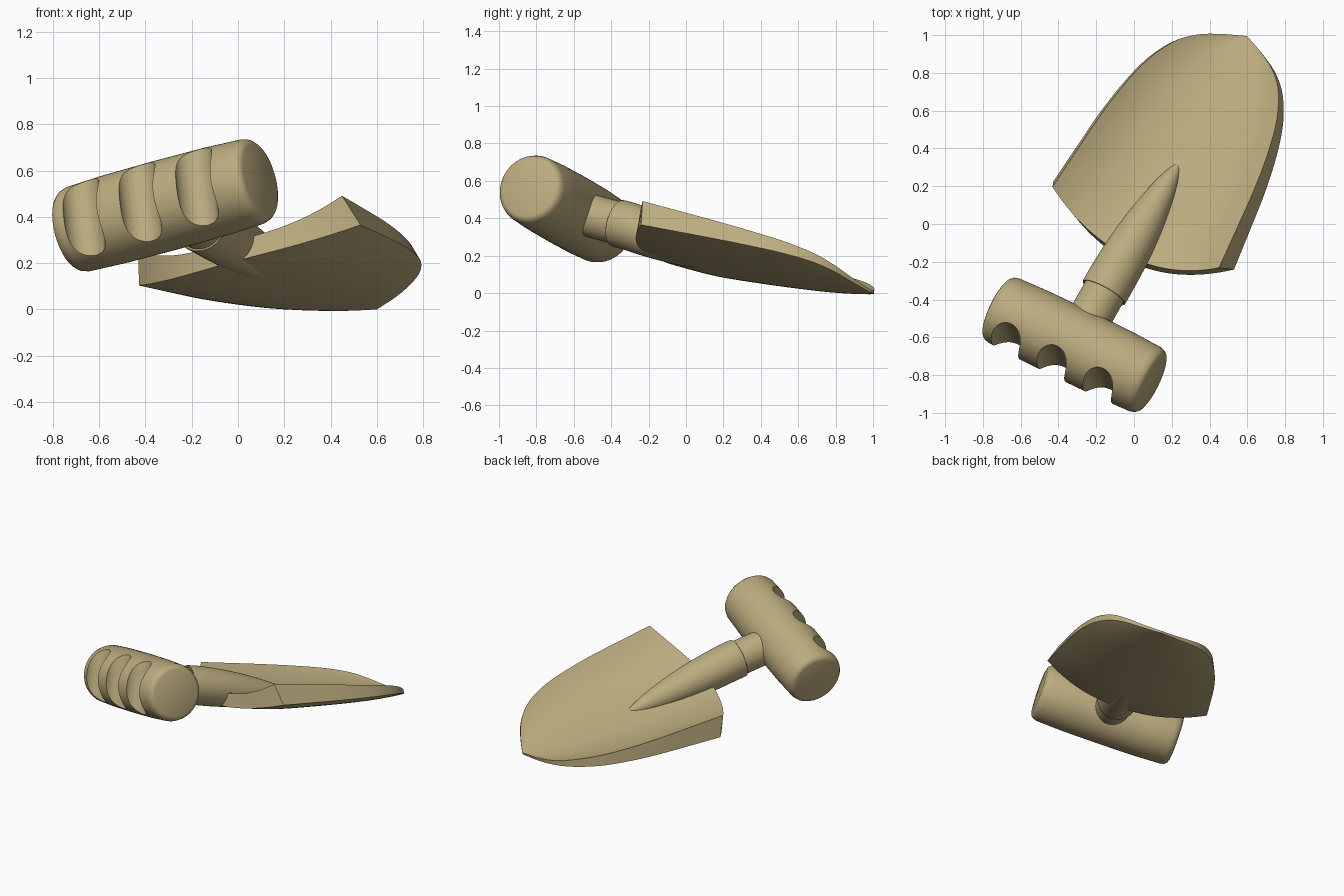
import bpy, bmesh
from math import sin, cos, pi, radians
from mathutils import Vector, Matrix

cube = bpy.data.objects.get("Cube")
if cube:
    bpy.data.objects.remove(cube, do_unlink=True)

# One tan material
tan = bpy.data.materials.new("tan")
tan.use_nodes = True
tan.diffuse_color = (0.5, 0.41, 0.21, 1)
tan.node_tree.nodes["Principled BSDF"].inputs["Base Color"].default_value = tan.diffuse_color

# Tilted frame of the tool: x along the grip, y towards the blade tip, z out of the blade
forward = Vector((0.476, 0.848, -0.234)).normalized()
across = Vector((0.873, -0.4245, 0.239))
across = (across - forward * across.dot(forward)).normalized()
normal = across.cross(forward)
frame = Matrix((across, forward, normal)).transposed().to_4x4()
frame.translation = (-0.315, -0.64, 0.45)


def make_object(name, bm):
    bmesh.ops.remove_doubles(bm, verts=bm.verts, dist=0.0005)
    bmesh.ops.recalc_face_normals(bm, faces=bm.faces)
    mesh = bpy.data.meshes.new(name)
    bm.to_mesh(mesh)
    bm.free()
    mesh.materials.append(tan)
    obj = bpy.data.objects.new(name, mesh)
    obj.matrix_world = frame
    bpy.context.collection.objects.link(obj)
    return obj


def activate(obj):
    bpy.ops.object.select_all(action='DESELECT')
    obj.select_set(True)
    bpy.context.view_layer.objects.active = obj


def smooth(obj, angle=32):
    activate(obj)
    bpy.ops.object.shade_smooth_by_angle(angle=radians(angle))


def round_part(name, rings, place, sides=64):
    """Skin circles given as (distance, radius); place maps them into the frame."""
    bm = bmesh.new()
    loops = []
    for d, r in rings:
        loops.append([bm.verts.new(place(d, r * cos(2 * pi * i / sides), r * sin(2 * pi * i / sides)))
                      for i in range(sides)])
    for a, b in zip(loops, loops[1:]):
        for i in range(sides):
            j = (i + 1) % sides
            bm.faces.new((a[i], a[j], b[j], b[i]))
    bm.faces.new(loops[0])
    bm.faces.new(loops[-1])
    return make_object(name, bm)


def spline(rows, t):
    """Smooth curve through the rows of a table, with t from 0 to 1."""
    x = t * (len(rows) - 1)
    k = min(int(x), len(rows) - 2)
    f = x - k
    p, q = rows[k], rows[k + 1]
    before, after = rows[max(k - 1, 0)], rows[min(k + 2, len(rows) - 1)]
    return [b + f * ((c - a) / 2 + f * (a - 2.5 * b + 2 * c - d / 2 + f * ((d - a) / 2 + 1.5 * (b - c))))
            for a, b, c, d in zip(before, p, q, after)]


# Grip: slightly barrelled bar with rounded rims
half = [(0.47, 0.155), (0.464, 0.17), (0.45, 0.182), (0.425, 0.189), (0.25, 0.196)]
grip_rings = [(-d, r) for d, r in half] + [(0, 0.198)] + half[::-1]
grip = round_part("grip", grip_rings, lambda d, a, b: (d, a, b))

# Finger grooves cut out of the side facing the user
for centre in (-0.315, -0.035, 0.245):
    cutter = round_part("groove_cutter", [(-0.4, 0.085), (0.4, 0.085)],
                        lambda d, a, b: (centre + a, b - 0.175, d), 48)
    cutter.hide_render = True
    bpy.context.view_layer.update()
    cut = grip.modifiers.new("groove", 'BOOLEAN')
    cut.operation = 'DIFFERENCE'
    cut.solver = 'EXACT'
    cut.object = cutter
    activate(grip)
    bpy.ops.object.modifier_apply(modifier=cut.name)
    bpy.data.objects.remove(cutter, do_unlink=True)
smooth(grip)

# Neck: short bar joining the grip to the socket
neck = round_part("neck", [(0.1, 0.115), (0.4, 0.115)], lambda d, a, b: (a, d, b))
smooth(neck)

# Socket: tapered sleeve sinking into the blade
socket_table = [(0.33, 0.122), (0.34, 0.128), (0.5, 0.126), (0.65, 0.117), (0.8, 0.1),
                (0.95, 0.074), (1.05, 0.05), (1.13, 0.022), (1.17, 0.004)]
socket_rings = [spline(socket_table, i / 32) for i in range(33)]
socket = round_part("socket", socket_rings,
                    lambda d, a, b: (a, d, b - 0.045 * max(0, (d - 0.4) / 0.7)))
smooth(socket)

# Blade stations: edge position, half width, middle position,
# then heights of upper middle, lower middle, upper edge, lower edge
stations = [
    (0.76, 0.548, 0.57, -0.03, -0.12, 0.09, -0.04),
    (0.98, 0.525, 0.82, -0.035, -0.122, 0.094, -0.02),
    (1.2, 0.5, 1.08, -0.03, -0.1, 0.097, 0),
    (1.4, 0.463, 1.32, -0.018, -0.075, 0.098, 0.018),
    (1.57, 0.412, 1.52, -0.004, -0.052, 0.096, 0.032),
    (1.71, 0.335, 1.68, 0.006, -0.03, 0.084, 0.038),
    (1.8, 0.245, 1.785, 0.012, -0.014, 0.06, 0.03),
    (1.865, 0.135, 1.86, 0.014, -0.004, 0.034, 0.014),
    (1.923, 0, 1.923, 0.014, 0, 0.014, 0),
]
LONG, WIDE = 48, 40
bm = bmesh.new()
upper, lower = [], []
for i in range(LONG + 1):
    t = i / LONG
    edge, width, middle, top_mid, low_mid, top_edge, low_edge = spline(stations, t)
    back = 0.06 * (1 - t) ** 3
    inset = 1 - 0.08 * (1 - 0.4 * t)
    top_row, low_row = [], []
    for j in range(WIDE + 1):
        s = 2 * j / WIDE - 1
        y = middle + (edge - middle) * s * s
        top_z = top_mid + (top_edge - top_mid) * abs(s) ** 2.7
        low_z = low_mid + (low_edge - low_mid) * abs(s) ** 2.4
        top_row.append(bm.verts.new((s * width * inset, y - back * s * s, top_z)))
        low_row.append(bm.verts.new((s * width, y, low_z)))
    upper.append(top_row)
    lower.append(low_row)

# Upper and lower skins, side walls and back wall
for i in range(LONG):
    for grid in (upper, lower):
        for j in range(WIDE):
            bm.faces.new((grid[i][j], grid[i][j + 1], grid[i + 1][j + 1], grid[i + 1][j]))
    for j in (0, WIDE):
        bm.faces.new((upper[i][j], upper[i + 1][j], lower[i + 1][j], lower[i][j]))
for i in (0, LONG):
    for j in range(WIDE):
        bm.faces.new((upper[i][j], upper[i][j + 1], lower[i][j + 1], lower[i][j]))
blade = make_object("blade", bm)
smooth(blade)
